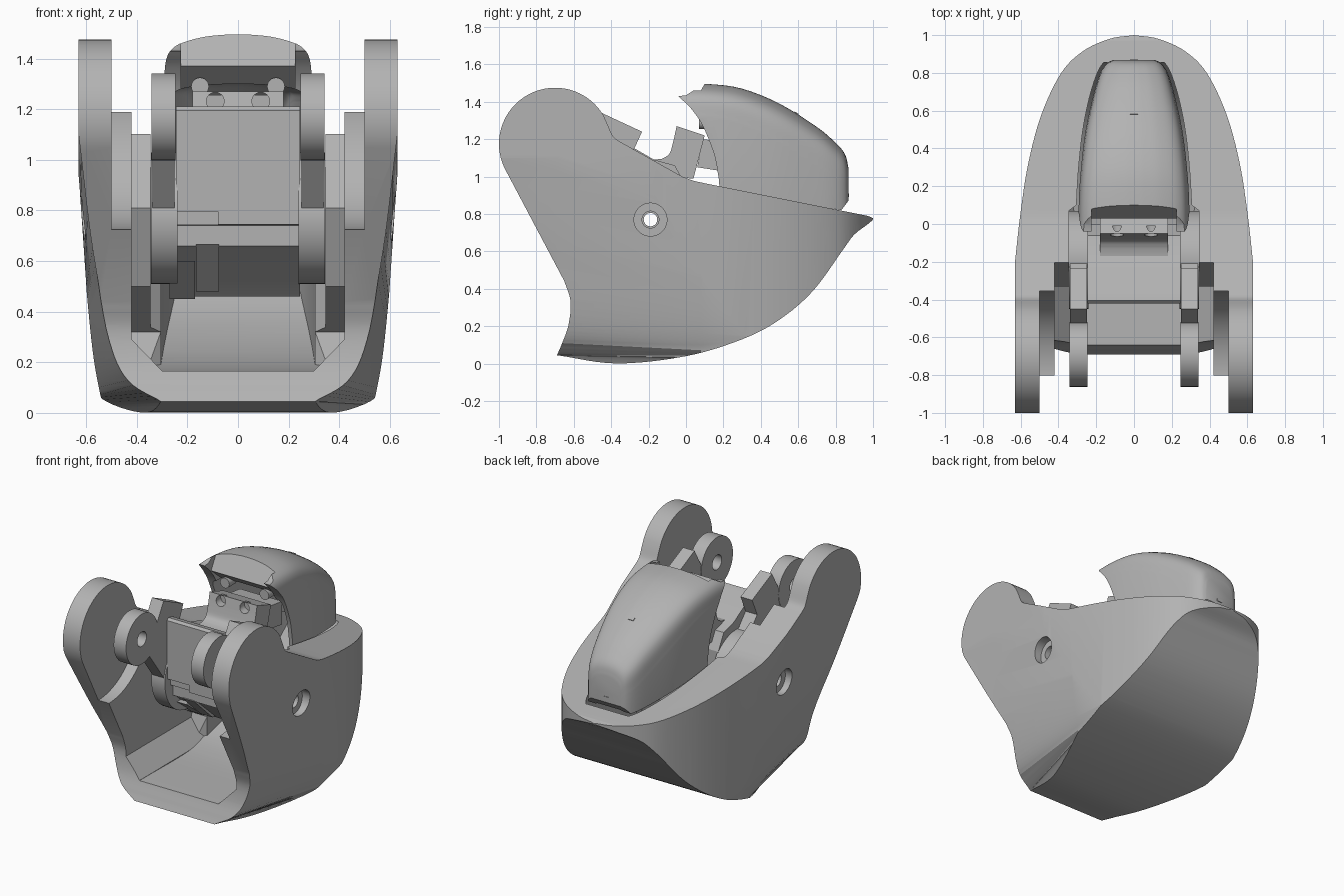
import bpy, bmesh, math
from mathutils import Vector

cube = bpy.data.objects.get("Cube")
if cube:
    bpy.data.objects.remove(cube, do_unlink=True)

grey = bpy.data.materials.new("satin grey")
grey.use_nodes = True
grey.diffuse_color = (0.45, 0.45, 0.45, 1)
grey.node_tree.nodes["Principled BSDF"].inputs["Base Color"].default_value = (0.45, 0.45, 0.45, 1)


def bridge(name, outlines):
    """Closed solid through a row of matching 3D outlines."""
    bm = bmesh.new()
    rings = [[bm.verts.new(p) for p in outline] for outline in outlines]
    n = len(rings[0])
    for r0, r1 in zip(rings, rings[1:]):
        for i in range(n):
            j = (i + 1) % n
            bm.faces.new((r0[i], r0[j], r1[j], r1[i]))
    bm.faces.new(rings[0])
    bm.faces.new(rings[-1])
    bmesh.ops.recalc_face_normals(bm, faces=bm.faces)
    mesh = bpy.data.meshes.new(name)
    bm.to_mesh(mesh)
    bm.free()
    mesh.materials.append(grey)
    ob = bpy.data.objects.new(name, mesh)
    bpy.context.collection.objects.link(ob)
    return ob


def prism(name, pts, lo, hi, axis="x"):
    """Extrude a 2D outline along an axis."""
    place = {"x": lambda a, b, c: (c, a, b),
             "y": lambda a, b, c: (a, c, b),
             "z": lambda a, b, c: (a, b, c)}[axis]
    return bridge(name, [[place(a, b, c) for a, b in pts] for c in (lo, hi)])


def circle(a, b, r, n=48):
    return [(a + r * math.cos(math.tau * i / n), b + r * math.sin(math.tau * i / n)) for i in range(n)]


def box(a0, a1, b0, b1):
    return [(a0, b0), (a1, b0), (a1, b1), (a0, b1)]


def curve(pts, steps=6):
    """Smooth path through the given points."""
    p = [Vector(q) for q in pts]
    p = [2 * p[0] - p[1]] + p + [2 * p[-1] - p[-2]]
    out = []
    for i in range(1, len(p) - 2):
        a, b, c, d = p[i - 1:i + 3]
        for s in range(steps):
            t = s / steps
            out.append(tuple(0.5 * (2 * b + (c - a) * t + (2 * a - 5 * b + 4 * c - d) * t ** 2
                                    + (3 * b - a - 3 * c + d) * t ** 3)))
    return out + [tuple(p[-2])]


def mirrored(half):
    return half + [(-a, b) for a, b in reversed(half) if abs(a) > 1e-5]


def combine(ob, operation, *tools):
    for tool in tools:
        mod = ob.modifiers.new("cut", "BOOLEAN")
        mod.operation = operation
        mod.solver = "EXACT"
        mod.object = tool
        graph = bpy.context.evaluated_depsgraph_get()
        mesh = bpy.data.meshes.new_from_object(ob.evaluated_get(graph))
        ob.modifiers.clear()
        ob.data = mesh
        bpy.data.objects.remove(tool, do_unlink=True)
    return ob


def axle_hole(r, y=-0.19, z=0.77):
    return prism("hole_cutter", circle(y, z, r), -1, 1)


# Outer shell: side and plan outlines, with a cross-section that narrows at the front lip
ear = [(-0.7 + 0.3 * math.cos(math.radians(a)), 1.175 + 0.3 * math.sin(math.radians(a)))
       for a in range(205, 29, -5)]
side = (ear + curve([(-0.42, 1.28), (-0.39, 1.215), (-0.35, 1.185)], 4)
        + curve([(-0.02, 1.0), (0.04, 0.978), (0.12, 0.96)], 4)
        + curve([(0.97, 0.79), (1.0, 0.775), (0.975, 0.748), (0.9, 0.69), (0.84, 0.61), (0.68, 0.39),
                 (0.5, 0.235), (0.3, 0.13), (0, 0.04), (-0.37, 0.001), (-0.69, 0.045)])
        + curve([(-0.67, 0.09), (-0.63, 0.2), (-0.617, 0.33), (-0.65, 0.44)]))
plan = mirrored([(0.63, -1.1)] + curve([(0.63, -0.2), (0.602, 0.05), (0.56, 0.32), (0.49, 0.58), (0.385, 0.8),
                                        (0.27, 0.915), (0.13, 0.98), (0, 1.0)]))
lip = mirrored([(0.63, 1.6)] + curve([(0.63, 1.1), (0.575, 0.65), (0.505, 0.3), (0.43, 0.13),
                                      (0.3, 0.042), (0.24, -0.02)]))
waist = mirrored([(0.63, 1.6)] + curve([(0.63, 0.85), (0.6, 0.5), (0.575, 0.25), (0.55, 0.1),
                                        (0.53, 0.03), (0.48, -0.06)]))
stations = ((-1.1, lip), (-0.69, lip), (0.08, waist), (1.1, waist))
shell = prism("outer_shell", side, -0.8, 0.8)
combine(shell, "INTERSECT", prism("plan_tool", plan, -1, 2, "z"),
        bridge("section_tool", [[(x, y, z) for x, z in outline] for y, outline in stations]))

# Cavity: a well for the dome, and a wider bay behind the lip
floor = curve([(-1.2, 0.165), (-0.6, 0.165), (-0.1, 0.165), (0.2, 0.22), (0.5, 0.37), (0.7, 0.56), (0.85, 0.79)])
well = prism("well_cutter", floor + [(0.89, 0.95), (0.89, 2), (-1.2, 2)], -0.5, 0.5)
well_plan = mirrored([(0.345, -1.3), (0.345, 0.07)]
                     + curve([(0.305, 0.1), (0.293, 0.3), (0.267, 0.52), (0.222, 0.72), (0.165, 0.85),
                              (0.08, 0.89), (0, 0.895)]))
bay = prism("bay_cutter", [q for q in floor if q[0] < 0.08]
            + [(0.1, 0.32), (-0.2, 0.5), (-0.33, 0.81), (-0.2, 1.11), (-0.12, 1.5), (-1.2, 1.5)], -0.5, 0.5)
combine(well, "INTERSECT", prism("well_plan", well_plan, -1, 3, "z"))
chamfer = mirrored([(0.42, 2.1), (0.42, 0.29), (0.3, 0.166), (0.3, 0.1)])
for cutter in (well, bay):
    combine(cutter, "INTERSECT", prism("chamfer_tool", chamfer, -2, 2, "y"))
combine(shell, "DIFFERENCE", well, bay,
        prism("ear_recess", circle(-0.8, 1.17, 0.445, 96), -0.5, 0.5),
        axle_hole(0.045),
        prism("countersink_a", circle(-0.19, 0.77, 0.088), 0.56, 1),
        prism("countersink_b", circle(-0.19, 0.77, 0.088), -1, -0.56))

# Swing arms on both sides
arm = [(-0.62, 1.31), (-0.53, 1.2), (-0.45, 1.34), (-0.235, 1.24), (-0.29, 1.12), (-0.2, 1.02),
       (0, 0.9), (-0.3, 0.6), (-0.44, 0.8), (-0.62, 1.04)]
for sign, tag in ((1, "left"), (-1, "right")):
    def span(a, b):
        return sorted((sign * a, sign * b))
    plate = prism(tag + "_arm", arm, *span(0.25, 0.338))
    combine(plate, "UNION", prism("eye_tool", circle(-0.69, 1.17, 0.172), *span(0.247, 0.341)),
            prism("hub_tool", circle(-0.19, 0.77, 0.26), *span(0.24, 0.343)))
    combine(plate, "DIFFERENCE", axle_hole(0.036), axle_hole(0.05, -0.69, 1.17))

# Central hinge block between the arms, with its collar and foot
block = prism("hinge_block", [(-0.42, 0.745), (-0.42, 1.195), (-0.405, 1.21), (-0.36, 1.2), (-0.17, 1.09),
                              (-0.06, 1.06), (0, 0.95), (0, 0.5), (-0.12, 0.46), (-0.33, 0.645),
                              (-0.36, 0.66), (-0.36, 0.74)], -0.245, 0.245)
combine(block, "DIFFERENCE", prism("step_cutter", box(-0.5, -0.39, 0.7, 0.795), -0.3, -0.08),
        axle_hole(0.036))
prism("hinge_collar", [(-0.37, 0.665), (-0.1, 0.665), (-0.1, 0.48), (-0.17, 0.48)], -0.165, -0.075)
prism("hinge_foot", [(-0.32, 0.6), (-0.02, 0.6), (-0.02, 0.45), (-0.12, 0.45)], -0.27, -0.17)

# Bracket that carries the dome
bracket = prism("dome_bracket", [(-0.2, 1.0), (-0.17, 1.09)]
                + curve([(-0.13, 1.095), (-0.09, 1.12), (-0.07, 1.18), (-0.05, 1.27)], 4)
                + [(0.1, 1.22), (0.04, 0.99)], -0.18, 0.18)
combine(bracket, "DIFFERENCE", *[prism("screw_hole", circle(x, 1.232, 0.035, 24), -0.3, -0.01, "y")
                                 for x in (-0.09, 0.09)])
prism("dome_link", [(0.06, 1.05), (0.09, 1.2), (0.25, 1.18), (0.25, 1.02)], -0.16, 0.16)


# Dome: crowned sections lofted from front to back
def arch(y, w, top, drop, base=0.7):
    half = [(w, base)] + curve([(w, top - 1.8 * drop), (0.95 * w, top - 0.9 * drop), (0.8 * w, top - 0.42 * drop),
                                (0.5 * w, top - 0.13 * drop), (0.2 * w, top - 0.02 * drop), (0, top)])
    return [(x, y, z) for x, z in mirrored(half)]


spine = curve([(-0.1, 0.295, 1.5, 0.1), (0.12, 0.292, 1.495, 0.1), (0.3, 0.28, 1.47, 0.11),
               (0.5, 0.255, 1.39, 0.12), (0.7, 0.21, 1.265, 0.12), (0.8, 0.178, 1.18, 0.11),
               (0.85, 0.145, 1.12, 0.09), (0.868, 0.11, 1.05, 0.07)], 4)
dome = bridge("dome_cover", [arch(*s) for s in spine])
outline = ([(-0.04, 1.43), (0.0, 1.435), (0.1, 1.497), (0.12, 1.6), (1, 1.6), (1, 0.88), (0.868, 0.87),
            (0.83, 0.82), (0.18, 0.93)]
           + curve([(0.175, 0.99), (0.15, 1.12), (0.09, 1.27), (0.03, 1.36), (-0.03, 1.42)]))
combine(dome, "INTERSECT", prism("dome_outline", outline, -0.6, 0.6))
hollow = [arch(y - 0.03, w - 0.025, min(top - 0.04, 1.3), 0.04, 0.6) for y, w, top, drop in spine]
visor = [(-0.3, 1.6), (0.1, 1.6), (0.1, 1.497), (0.03, 1.37), (0.14, 1.28), (0.1, 1.0), (-0.3, 1.0)]
combine(dome, "DIFFERENCE", bridge("dome_hollow", hollow), prism("visor_cutter", visor, -0.225, 0.225))

# Two screws under the visor
for x in (-0.15, 0.15):
    prism("visor_screw", circle(x, 1.29, 0.035, 24), 0.07, 0.15, "y")

# Small slot plates on the dome
slot = prism("crown_slot", box(-0.02, 0.02, -0.012, 0.012), -0.004, 0.004, "z")
slot.location = (0, 0.59, 1.338)
slot.rotation_euler.x = -0.55
prism("tail_slot", box(-0.02, 0.02, 0.89, 0.91), 0.864, 0.872, "y")

# Smooth shading with crisp edges
bpy.ops.object.select_all(action="DESELECT")
for ob in bpy.context.collection.objects:
    if ob.type == "MESH" and grey.name in ob.data.materials:
        ob.select_set(True)
        bpy.context.view_layer.objects.active = ob
bpy.ops.object.shade_smooth_by_angle(angle=math.radians(28))
